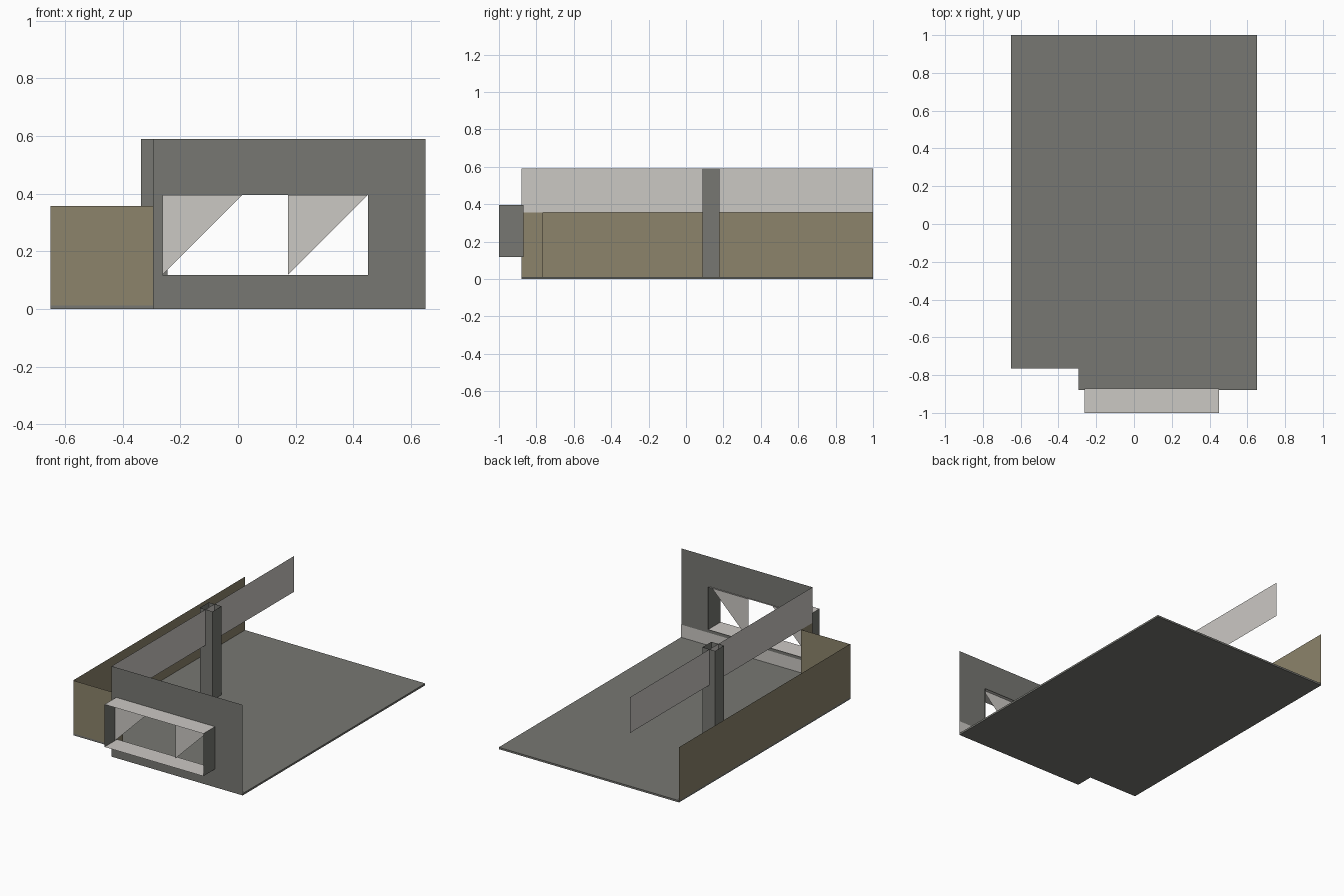
import bpy

if "Cube" in bpy.data.objects:
    bpy.data.objects.remove(bpy.data.objects["Cube"])

def material(name, rgb):
    m = bpy.data.materials.new(name)
    m.diffuse_color = (*rgb, 1)
    m.use_nodes = True
    m.node_tree.nodes["Principled BSDF"].inputs["Base Color"].default_value = m.diffuse_color
    return m

GREY = material("dark grey", (0.185, 0.187, 0.171))
LIGHT = material("pale grey", (0.60, 0.58, 0.55))
OLIVE = material("olive", (0.262, 0.230, 0.147))

def mesh(name, verts, faces, mat):
    me = bpy.data.meshes.new(name)
    me.from_pydata(verts, [], faces)
    me.materials.append(mat)
    ob = bpy.data.objects.new(name, me)
    bpy.context.collection.objects.link(ob)
    return ob

def panel_x(name, x, y0, y1, z0, z1, mat):
    return mesh(name, [(x, y0, z0), (x, y1, z0), (x, y1, z1), (x, y0, z1)], [(0, 1, 2, 3)], mat)

def panel_y(name, y, x0, x1, z0, z1, mat):
    return mesh(name, [(x0, y, z0), (x1, y, z0), (x1, y, z1), (x0, y, z1)], [(0, 1, 2, 3)], mat)

def panel_z(name, z, x0, x1, y0, y1, mat):
    return mesh(name, [(x0, y0, z), (x1, y0, z), (x1, y1, z), (x0, y1, z)], [(0, 1, 2, 3)], mat)

L, R, STEP = -0.65, 0.65, -0.295          # left, right and corner of the notch
FRONT, NOTCH, BACK = -0.88, -0.765, 1.0
TOP, LOW, SLAB = 0.59, 0.357, 0.012
WX0, WX1, WZ0, WZ1 = -0.262, 0.45, 0.118, 0.395   # window opening

# Floor slab with a notched front corner
plan = [(STEP, FRONT), (R, FRONT), (R, BACK), (L, BACK), (L, NOTCH), (STEP, NOTCH)]
n = len(plan)
mesh("floor", [(x, y, z) for z in (0, SLAB) for x, y in plan],
     [tuple(range(n - 1, -1, -1)), tuple(range(n, 2 * n))]
     + [(i, (i + 1) % n, (i + 1) % n + n, i + n) for i in range(n)], GREY)

# Front wall: outer and inner rectangles bridged around the window
def rect(x0, x1, z0, z1):
    return [(x0, FRONT, z0), (x1, FRONT, z0), (x1, FRONT, z1), (x0, FRONT, z1)]
mesh("front_wall", rect(STEP, R, 0, TOP) + rect(WX0, WX1, WZ0, WZ1),
     [(i, (i + 1) % 4, (i + 1) % 4 + 4, i + 4) for i in range(4)], GREY)
panel_y("inner_baseboard", FRONT + 0.003, STEP, R, SLAB, 0.095, LIGHT)

# Window box projecting from the wall
for side, x in (("left", WX0), ("right", WX1)):
    panel_x("window_box_" + side, x, -1.0, -0.87, WZ0, WZ1, GREY)
for side, z in (("sill", WZ0), ("head", WZ1)):
    panel_z("window_box_" + side, z, WX0, WX1, -1.0, -0.87, LIGHT)

# Triangular panes
for side, x in (("left", WX0), ("right", 0.173)):
    mesh("pane_" + side, [(x, -0.893, WZ0), (x + 0.277, -0.893, WZ1), (x, -0.893, WZ1)],
         [(0, 1, 2)], LIGHT)

# Low olive walls
panel_x("left_low_wall", L, NOTCH, BACK, SLAB, 0.36, OLIVE)
panel_y("notch_low_wall", NOTCH, L, STEP, SLAB, LOW, OLIVE)
panel_x("notch_return_wall", STEP, FRONT, NOTCH, SLAB, LOW, OLIVE)

# Overhead beam panel
panel_x("beam", STEP, FRONT, BACK, LOW, TOP, LIGHT)

# Open-topped square pillar
px, py, h = -0.29, 0.133, 0.046
ring = [(px - h, py - h), (px + h, py - h), (px + h, py + h), (px - h, py + h)]
mesh("pillar", [(x, y, z) for z in (SLAB, TOP) for x, y in ring],
     [(i, (i + 1) % 4, (i + 1) % 4 + 4, i + 4) for i in range(4)], GREY)
